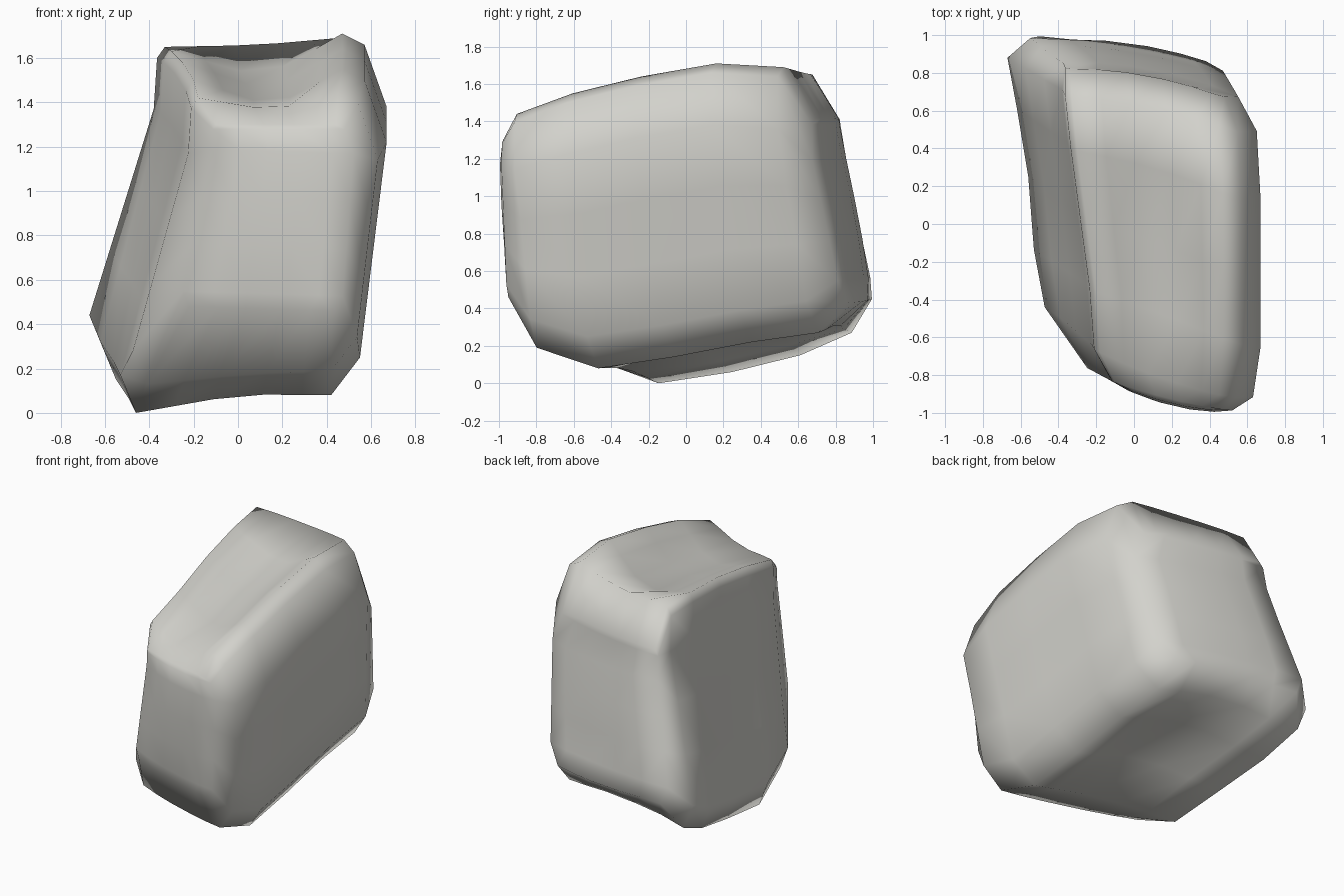
import bpy, bmesh
from math import pi, sin
from mathutils import Vector

cube = bpy.data.objects.get("Cube")
if cube:
    bpy.data.objects.remove(cube, do_unlink=True)

mat = bpy.data.materials.new("warm_pale_grey")
mat.use_nodes = True
colour = (0.65, 0.645, 0.605, 1)
mat.diffuse_color = colour
bsdf = mat.node_tree.nodes["Principled BSDF"]
bsdf.inputs["Base Color"].default_value = colour
bsdf.inputs["Roughness"].default_value = 0.8

SPREAD = (0.2, 0.4, 0.65, 0.85)    # inner columns, from the right-hand corner
DIP = (0.5, 1, 1, 0.45)


def section(tl, tr, bl, br, sag, lift, bulge):
    """Rounded outline with a sagging top and a hollow underside."""
    tl, tr, bl, br = map(Vector, (tl, tr, bl, br))

    def side(corner, dx, dz):
        return corner + Vector((dx, dz)) * bulge

    top = [tl.lerp(tr, f) - Vector((0, sag * d)) for f, d in zip(SPREAD, DIP)]
    base = [bl.lerp(br, f) + Vector((0, lift * d)) for f, d in zip(SPREAD, DIP)]
    r_high, r_low = side(tr, 0.2, -0.33), side(br, 0.13, 0.17)
    right = [side(tr, 0.1, -0.05), r_high,
             r_high.lerp(r_low, 0.33), r_high.lerp(r_low, 0.67), r_low]
    l_low, l_high = side(bl, -0.07, 0.17), side(tl, -0.05, -0.28)
    left = [l_low, l_low.lerp(l_high, 0.33), l_low.lerp(l_high, 0.67),
            l_high, side(tl, -0.035, -0.05)]
    return [tl] + top + [tr] + right + [br] + base[::-1] + [bl] + left


# Stations run front to back:
# position, slant, lean, bow, then the corners, sag, lift and bulge
stations = [
    (-0.82, 0.28, -0.03, -0.04, (-0.1, 1.3), (0.44, 1.3), (-0.22, 0.48), (0.42, 0.46), 0, 0, 0.4),
    (-0.66, 0.37, -0.08, -0.06, (-0.18, 1.42), (0.45, 1.44), (-0.41, 0.13), (0.42, 0.19), 0.05, 0.01, 0.9),
    (-0.38, 0.36, -0.08, 0, (-0.2, 1.5), (0.47, 1.55), (-0.46, 0), (0.42, 0.08), 0.11, 0.03, 1),
    (0, 0.34, -0.1, 0, (-0.25, 1.58), (0.47, 1.64), (-0.49, 0.06), (0.41, 0.14), 0.12, 0.08, 1),
    (0.38, 0.28, -0.11, 0.02, (-0.3, 1.63), (0.47, 1.71), (-0.55, 0.15), (0.4, 0.22), 0.12, 0.08, 1),
    (0.69, 0.21, -0.12, 0.05, (-0.33, 1.65), (0.45, 1.69), (-0.6, 0.27), (0.4, 0.27), 0.01, 0.04, 1),
    (0.83, 0.2, -0.16, 0.06, (-0.34, 1.41), (0.41, 1.42), (-0.5, 0.45), (0.38, 0.43), 0, 0, 0.7),
]

bm = bmesh.new()
rings = []
for t, slant, lean, bow, *shape in stations:
    ring = []
    for x, z in section(*shape):
        swell = bow * max(0, 1 - ((x - 0.1) / 0.5) ** 2)
        ring.append(bm.verts.new((x, t - slant * x + lean * (z - 0.85) + swell, z)))
    rings.append(ring)

# Skin between stations
for a, b in zip(rings, rings[1:]):
    for i in range(len(a)):
        j = (i + 1) % len(a)
        bm.faces.new((a[i], a[j], b[j], b[i]))

# Softly swelling ends, filled as a grid from side to side
for ring, push in ((rings[0], -0.06), (rings[-1], 0.06)):
    right = ring[5:12]
    left = [ring[0]] + ring[:15:-1]
    rows = [ring[:6]]
    for r in range(1, 6):
        rows.append([left[r]])
        for f in SPREAD:
            swell = push * (sin(pi * f) * sin(pi * r / 6)) ** 0.7
            co = left[r].co.lerp(right[r].co, f)
            rows[r].append(bm.verts.new(co + Vector((0, swell, 0))))
        rows[r].append(right[r])
    rows.append(ring[16:10:-1])
    for a, b in zip(rows, rows[1:]):
        for c in range(5):
            bm.faces.new((a[c], a[c + 1], b[c + 1], b[c]))
bmesh.ops.recalc_face_normals(bm, faces=bm.faces[:])

for f in bm.faces:
    f.smooth = True
mesh = bpy.data.meshes.new("saddle_block")
bm.to_mesh(mesh)
bm.free()
mesh.materials.append(mat)
obj = bpy.data.objects.new("saddle_block", mesh)
bpy.context.collection.objects.link(obj)
